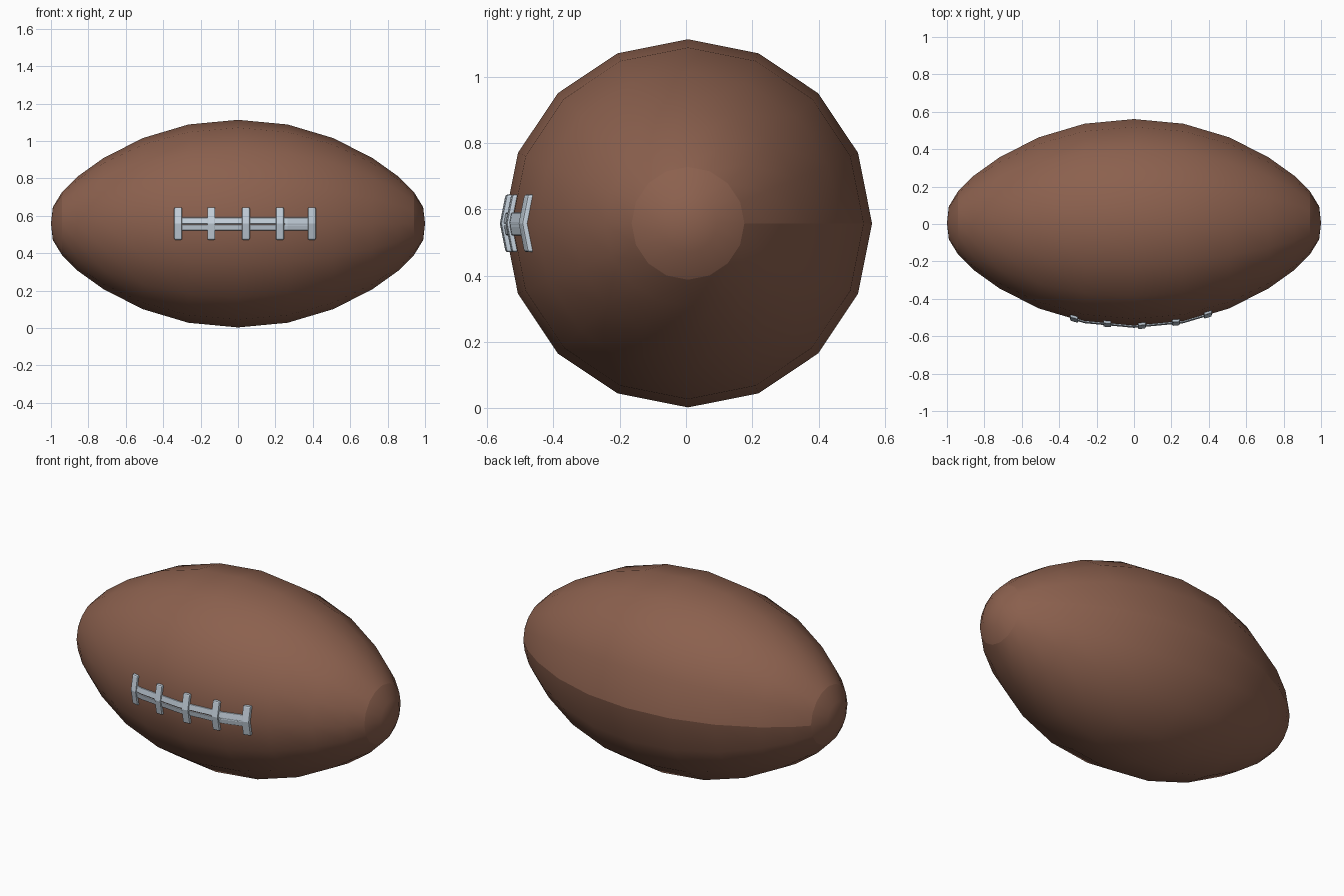
import bpy, bmesh, math

if "Cube" in bpy.data.objects:
    bpy.data.objects.remove(bpy.data.objects["Cube"])

CY, CZ, SIDES = 0.006, 0.558, 16
HALF = [(0.0, 0.555), (0.265, 0.53), (0.51, 0.457), (0.72, 0.35),
        (0.86, 0.25), (0.94, 0.17), (0.99, 0.088)]
PROFILE = [(-x, r) for x, r in reversed(HALF[1:])] + HALF


def material(name, rgb):
    m = bpy.data.materials.new(name)
    m.diffuse_color = (*rgb, 1)
    m.use_nodes = True
    m.node_tree.nodes["Principled BSDF"].inputs["Base Color"].default_value = m.diffuse_color
    return m


def finish(bm, name, mat):
    bmesh.ops.recalc_face_normals(bm, faces=bm.faces)
    me = bpy.data.meshes.new(name)
    bm.to_mesh(me)
    bm.free()
    ob = bpy.data.objects.new(name, me)
    bpy.context.collection.objects.link(ob)
    me.materials.append(mat)
    return ob


def radius(x):
    for (x0, r0), (x1, r1) in zip(PROFILE, PROFILE[1:]):
        if x0 <= x <= x1:
            return r0 + (r1 - r0) * (x - x0) / (x1 - x0)


def front_y(x, z):
    # front of the faceted ball, a ridge at z = CZ
    return CY - radius(x) + abs(z - CZ) * math.tan(math.pi / SIDES)


brown = material("brown leather", (0.26, 0.118, 0.076))
grey = material("pale grey lace", (0.56, 0.64, 0.72))

# ball: 16-sided lathe along x, smooth with sharp tip rings and a back seam
bm = bmesh.new()
rings = []
for x, r in PROFILE:
    rings.append([bm.verts.new((x, CY + r * math.cos(2 * math.pi * i / SIDES),
                                CZ + r * math.sin(2 * math.pi * i / SIDES)))
                  for i in range(SIDES)])
for a, b in zip(rings, rings[1:]):
    for i in range(SIDES):
        j = (i + 1) % SIDES
        bm.faces.new((a[i], a[j], b[j], b[i]))
for ring, x in ((rings[0], -1), (rings[-1], 1)):
    tip = bm.verts.new((x, CY, CZ))
    for i in range(SIDES):
        bm.faces.new((ring[i], ring[(i + 1) % SIDES], tip))
for f in bm.faces:
    f.smooth = True
for e in bm.edges:
    v, w = e.verts
    on_ring = all(abs(abs(p.co.x) - 0.94) < 1e-4 for p in (v, w))
    on_seam = all(abs(p.co.z - CZ) < 1e-4 and p.co.y > CY + 0.16 for p in (v, w))
    if on_ring or on_seam:
        e.smooth = False
finish(bm, "ball", brown)


def lace(name, xs, zs, lift, bevel):
    # slab that follows the ball surface
    bm = bmesh.new()
    layers = [[[bm.verts.new((x, front_y(x, z) - d, z)) for z in zs] for x in xs]
              for d in (-0.012, lift)]
    nx, nz = len(xs), len(zs)
    for g in layers:
        for i in range(nx - 1):
            for k in range(nz - 1):
                bm.faces.new((g[i][k], g[i + 1][k], g[i + 1][k + 1], g[i][k + 1]))
    lo, hi = layers
    rim = ([(i, 0) for i in range(nx)] + [(nx - 1, k) for k in range(1, nz)]
           + [(i, nz - 1) for i in range(nx - 2, -1, -1)]
           + [(0, k) for k in range(nz - 2, 0, -1)])
    for (i, k), (m, n) in zip(rim, rim[1:] + rim[:1]):
        bm.faces.new((lo[i][k], lo[m][n], hi[m][n], hi[i][k]))
    ob = finish(bm, name, grey)
    mod = ob.modifiers.new("rounded", "BEVEL")
    mod.width, mod.segments = bevel, 2
    mod.limit_method, mod.angle_limit = "ANGLE", math.radians(40)


# two long strips
XS = (-0.32, -0.265, 0.0, 0.265, 0.4)
lace("lower_lace_strip", XS, (0.522, 0.552), 0.007, 0.003)
lace("upper_lace_strip", XS, (0.557, 0.59), 0.007, 0.003)
lace("lace_strip_join", (0.25, 0.265, 0.4), (0.53, CZ, 0.58), 0.006, 0.002)

# five cross laces
for n, x in enumerate((-0.32, -0.143, 0.042, 0.224, 0.395)):
    xs = (x - 0.021, x + 0.021)
    lace(f"cross_lace_{n + 1}", xs, (CZ - 0.087, CZ, CZ + 0.087), 0.015, 0.007)
